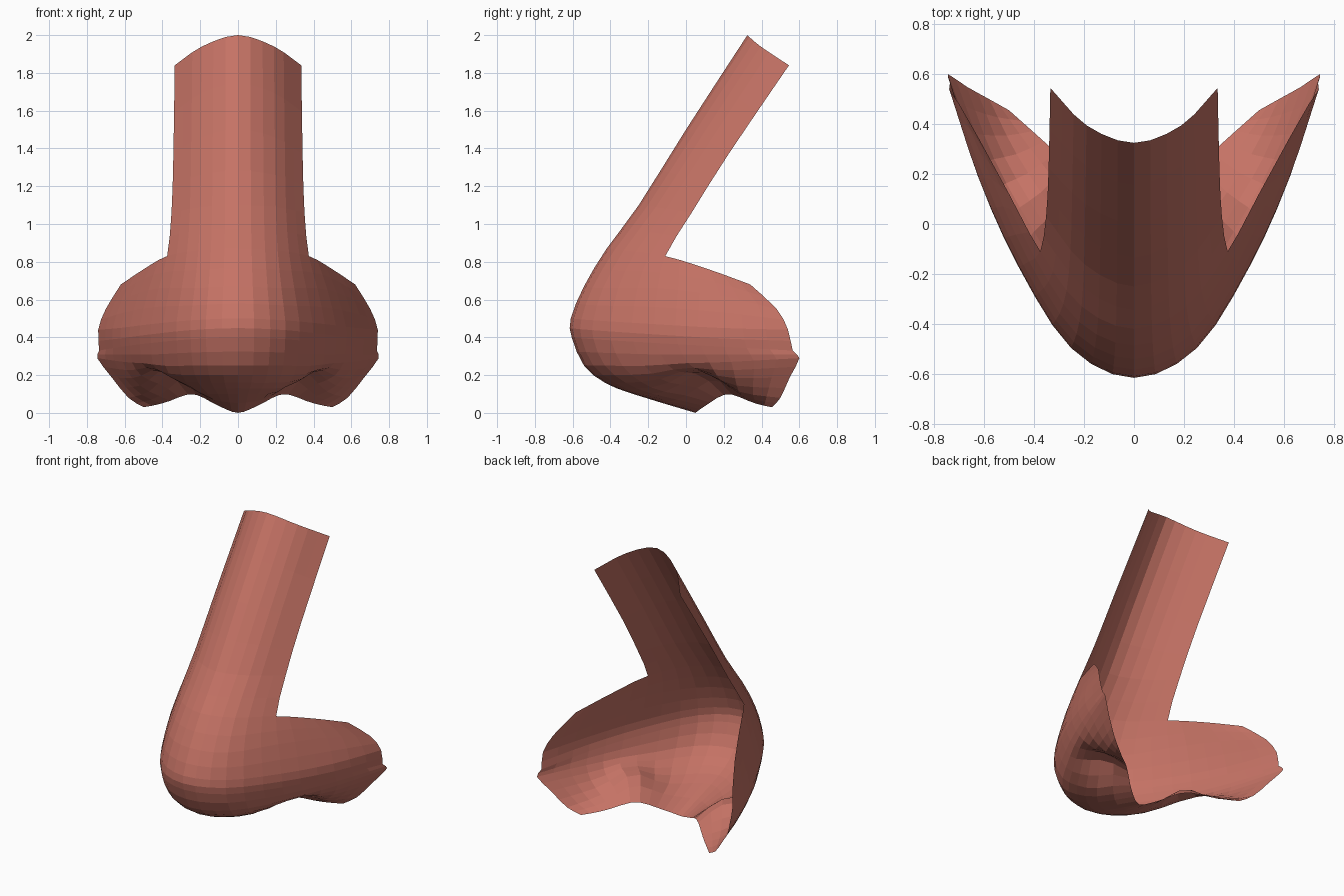
import bpy, bmesh, math
from mathutils import Vector

if "Cube" in bpy.data.objects:
    bpy.data.objects.remove(bpy.data.objects["Cube"])

# Half cross-sections (x, y, z) running from the centre line to the open edge
BRIDGE = [
    [(0, .325, 2.0), (.19, .395, 1.94), (.335, .545, 1.84)],
    [(0, 0, 1.5), (.195, .08, 1.46), (.342, .225, 1.37)],
    [(0, -.25, 1.1), (.20, -.16, 1.09), (.352, .03, 1.06)],
]
NOSE = [
    [(0, -.42, .87), (.21, -.33, .86), (.375, -.11, .83), (.50, .12, .76), (.62, .34, .68)],
    [(0, -.54, .67), (.23, -.44, .66), (.42, -.15, .66), (.57, .18, .62), (.70, .48, .55)],
    [(0, -.61, .50), (.25, -.49, .49), (.46, -.17, .47), (.62, .18, .45), (.74, .54, .44)],
    [(0, -.605, .40), (.25, -.49, .39), (.46, -.16, .37), (.62, .20, .35), (.735, .565, .33)],
    [(0, -.54, .25), (.24, -.43, .25), (.45, -.10, .25), (.61, .24, .27), (.745, .60, .29)],
    [(0, -.43, .16), (.21, -.32, .16), (.40, -.03, .17), (.56, .26, .18), (.67, .55, .19)],
    [(0, -.28, .10), (.16, -.18, .10), (.32, .05, .11), (.47, .28, .10), (.58, .50, .08)],
    [(0, .05, 0), (.10, .10, .03), (.22, .20, .06), (.36, .33, .05), (.50, .455, .03)],
]
COLS, STEPS = 3, 2


def spline(pts, n):
    """Smooth curve through the points, n segments per span."""
    p = [Vector(q) for q in pts]
    p = [2 * p[0] - p[1]] + p + [2 * p[-1] - p[-2]]
    out = []
    for i in range(1, len(p) - 2):
        a, b, c, d = p[i - 1:i + 3]
        for k in range(n):
            t = k / n
            out.append(.5 * (2 * b + (c - a) * t + (2 * a - 5 * b + 4 * c - d) * t * t
                             + (3 * b - a - 3 * c + d) * t ** 3))
    return out + [p[-2]]


def full_row(half):
    """Mirror a half section and sample it."""
    left = [(-x, y, z) for x, y, z in reversed(half[1:])]
    return spline(left + half, COLS)


def loft(rows):
    """Smooth the rows lengthwise; returns a grid of points."""
    columns = [spline(col, STEPS) for col in zip(*rows)]
    return list(zip(*columns))


def nostril(p):
    """Push the underside upward into two shallow nostrils."""
    d = ((abs(p.x) - .34) / .14) ** 2 + ((p.y - .10) / .16) ** 2
    under = max(0, min(1, (.30 - p.z) / .1))
    return p + Vector((0, 0, .11 * math.exp(-d) * under))


bm = bmesh.new()


def add_grid(grid):
    verts = [[bm.verts.new(p) for p in row] for row in grid]
    for r in range(len(verts) - 1):
        for c in range(len(verts[0]) - 1):
            bm.faces.new((verts[r][c], verts[r + 1][c], verts[r + 1][c + 1], verts[r][c + 1]))


# The whole centre strip is lofted through bridge and nose so they flow together
nose_rows = [full_row(h) for h in NOSE]
wing = 2 * COLS
strip = [full_row(h) for h in BRIDGE] + [row[wing:-wing] for row in nose_rows]
strip_grid = loft(strip)
nose_grid = [list(row) for row in loft(nose_rows)]
join = len(BRIDGE) * STEPS

# Bridge, an open curved strip
add_grid(strip_grid[:join + 1])

# Tip, wings and underside
for r, row in enumerate(nose_grid):
    row[wing:-wing] = strip_grid[join + r]
add_grid([[nostril(p) for p in row] for row in nose_grid])
bmesh.ops.remove_doubles(bm, verts=bm.verts, dist=.0005)

mesh = bpy.data.meshes.new("nose")
bm.to_mesh(mesh)
bm.free()
skin = bpy.data.materials.new("skin")
skin.diffuse_color = (.56, .17, .13, 1)
skin.use_nodes = True
skin.node_tree.nodes["Principled BSDF"].inputs["Base Color"].default_value = skin.diffuse_color
mesh.materials.append(skin)
nose = bpy.data.objects.new("nose", mesh)
bpy.context.collection.objects.link(nose)
